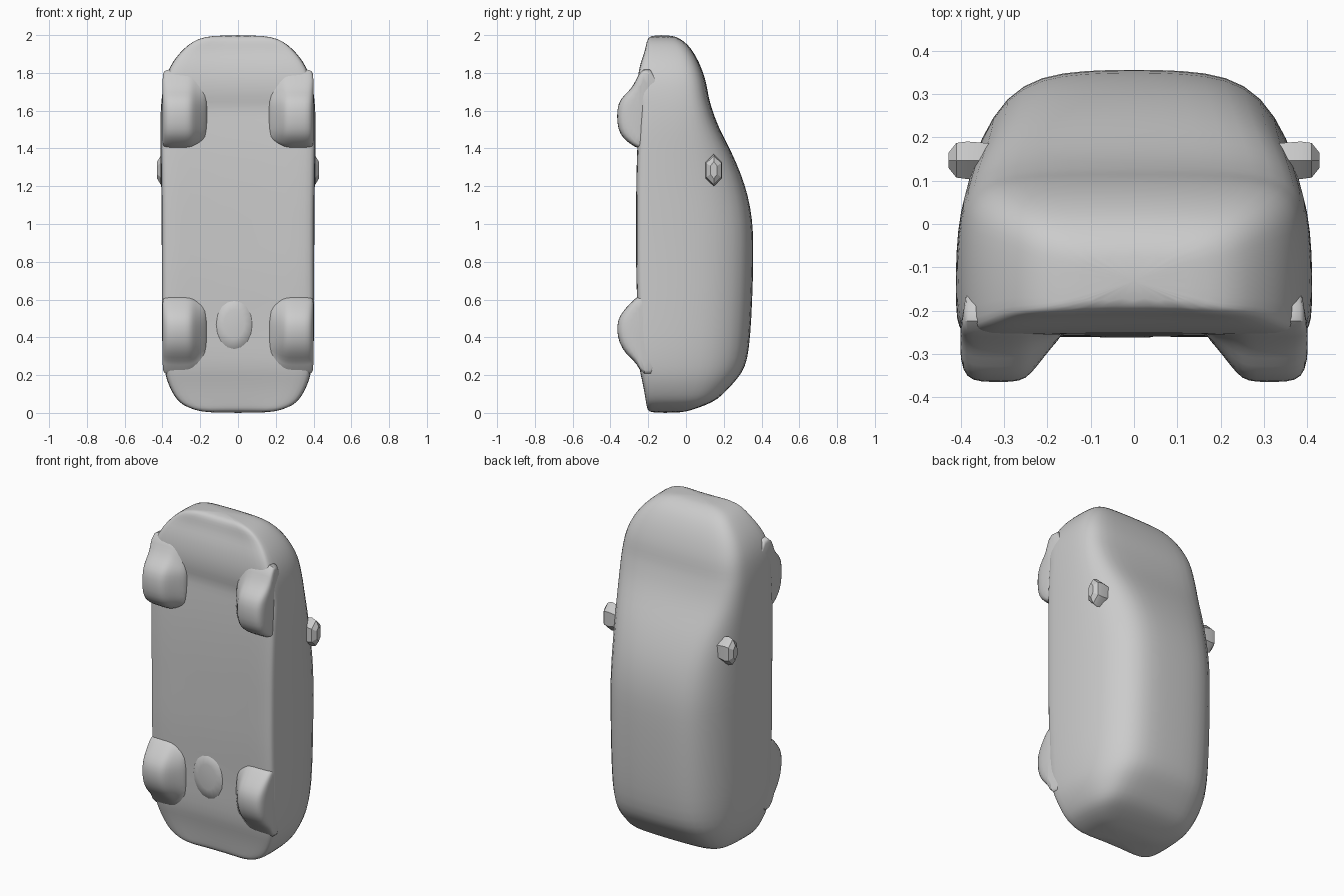
import bpy, bmesh, math

paint = bpy.data.materials.new("plain_grey")
paint.diffuse_color = (0.6, 0.6, 0.6, 1)


def loft(name, rings, subdiv=0, angle=40):
    """Skin a list of closed rings and cap both ends."""
    bm = bmesh.new()
    loops = [[bm.verts.new(p) for p in r] for r in rings]
    n = len(loops[0])
    for a, b in zip(loops, loops[1:]):
        for i in range(n):
            j = (i + 1) % n
            bm.faces.new((a[i], a[j], b[j], b[i]))
    bm.faces.new(loops[0])
    bm.faces.new(loops[-1])
    bmesh.ops.recalc_face_normals(bm, faces=bm.faces)
    me = bpy.data.meshes.new(name)
    bm.to_mesh(me)
    bm.free()
    me.materials.append(paint)
    ob = bpy.data.objects.new(name, me)
    bpy.context.collection.objects.link(ob)
    if subdiv:
        mod = ob.modifiers.new("smooth", "SUBSURF")
        mod.levels = mod.render_levels = subdiv
    bpy.ops.object.select_all(action='DESELECT')
    ob.select_set(True)
    bpy.context.view_layer.objects.active = ob
    bpy.ops.object.shade_smooth_by_angle(angle=math.radians(angle))
    return ob


def body_ring(z, w, y0, y1):
    """Car cross-section: flat floor, upright sides, rounded tapering roof."""
    ym = min(-0.06, y0 + 0.5 * (y1 - y0))
    k = min(1, max(0, (y1 - 0.12) / 0.2))       # 0 = hood, 1 = cabin
    r = min(0.05, 0.25 * (ym - y0))
    half = [(0.45 * w, y0), (0.8 * w, y0 - 0.006), (0.95 * w, y0),
            (0.985 * w, y0 + 0.3 * r), (w, y0 + r), (w, ym)]
    hood = (0.98, 0.955, 0.87, 0.7, 0.4)
    cabin = (0.955, 0.88, 0.73, 0.53, 0.28)
    for a, b, t in zip(hood, cabin, (0.38, 0.62, 0.86, 0.97, 1.0)):
        half.append((w * (a + (b - a) * k), ym + (y1 - ym) * t))
    pts = [(0, y0)] + half + [(0, y1 + 0.002)] + [(-x, y) for x, y in reversed(half)]
    return [(x, y, z) for x, y in pts]


# Body stations: height, half width, underside y, roof y
stations = [
    (0.0, 0.16, -0.18, -0.03), (0.015, 0.23, -0.2, 0.03), (0.04, 0.29, -0.205, 0.10),
    (0.07, 0.325, -0.21, 0.165), (0.12, 0.355, -0.218, 0.215), (0.18, 0.38, -0.23, 0.27),
    (0.24, 0.392, -0.245, 0.313), (0.34, 0.402, -0.25, 0.333), (0.5, 0.404, -0.25, 0.345),
    (0.7, 0.404, -0.26, 0.353), (0.9, 0.404, -0.26, 0.356), (1.02, 0.405, -0.26, 0.35),
    (1.15, 0.406, -0.26, 0.328), (1.27, 0.408, -0.258, 0.288), (1.38, 0.41, -0.255, 0.24),
    (1.48, 0.412, -0.25, 0.187), (1.56, 0.411, -0.245, 0.152), (1.62, 0.408, -0.24, 0.133),
    (1.67, 0.404, -0.252, 0.118), (1.74, 0.394, -0.255, 0.108), (1.8, 0.376, -0.248, 0.09),
    (1.86, 0.345, -0.235, 0.066), (1.91, 0.305, -0.215, 0.038), (1.95, 0.262, -0.207, 0.008),
    (1.98, 0.215, -0.2, -0.03), (2.0, 0.13, -0.18, -0.075)]
loft("car_body", [body_ring(*s) for s in stations], 1, 60)

# Wheels: rounded outlines (z, y) blended into the body, mirrored left and right
front_outline = [(1.395, -0.25), (1.42, -0.29), (1.455, -0.335), (1.5, -0.36), (1.57, -0.367),
                 (1.64, -0.36), (1.68, -0.33), (1.715, -0.29), (1.77, -0.26), (1.83, -0.235)]
rear_outline = [(0.19, -0.23), (0.26, -0.258), (0.29, -0.295), (0.34, -0.34), (0.4, -0.362),
                (0.46, -0.366), (0.51, -0.355), (0.56, -0.315), (0.595, -0.28), (0.625, -0.25)]
# Rings across the wheel: x, bulge, lengthwise scale
rings = [(0.16, 0.1, 0.72), (0.19, 0.35, 0.8), (0.225, 0.72, 0.92), (0.25, 0.95, 0.98),
         (0.28, 1.0, 1.0), (0.33, 1.0, 1.0), (0.375, 0.98, 0.99), (0.395, 0.8, 0.95),
         (0.403, 0.4, 0.9)]
for label, outline, zc in (("front", front_outline, 1.57), ("rear", rear_outline, 0.44)):
    for side, s in (("right", 1), ("left", -1)):
        skin = []
        for x, bulge, scale in rings:
            ring = [(s * x, -0.24 + (y + 0.24) * bulge, zc + (z - zc) * scale)
                    for z, y in outline]
            zs = (ring[-1][2], ring[0][2])
            skin.append(ring + [(s * min(x, 0.385), -0.14, z) for z in zs])
        loft(f"{label}_wheel_{side}", skin, 1, 60)

# Central hump on the rear underside
hump = []
for y, r in ((-0.23, 1.0), (-0.254, 0.85), (-0.262, 0.5)):
    hump.append([(-0.02 + 0.11 * r * math.cos(a), y, 0.47 + 0.15 * r * math.sin(a))
                 for a in [i * math.tau / 16 for i in range(16)]])
loft("rear_underside_hump", hump, 0, 60)

# Side mirrors: faceted tapering pods
for side, s in (("right", 1), ("left", -1)):
    pod = []
    for x, ry, rz in ((0.33, 0.045, 0.07), (0.385, 0.05, 0.085), (0.41, 0.046, 0.075),
                      (0.428, 0.02, 0.045)):
        pod.append([(s * x, 0.147 + ry * math.cos(a), 1.285 + rz * math.sin(a))
                    for a in [(i + 0.5) * math.tau / 6 for i in range(6)]])
    loft(f"mirror_{side}", pod, 0, 25)
